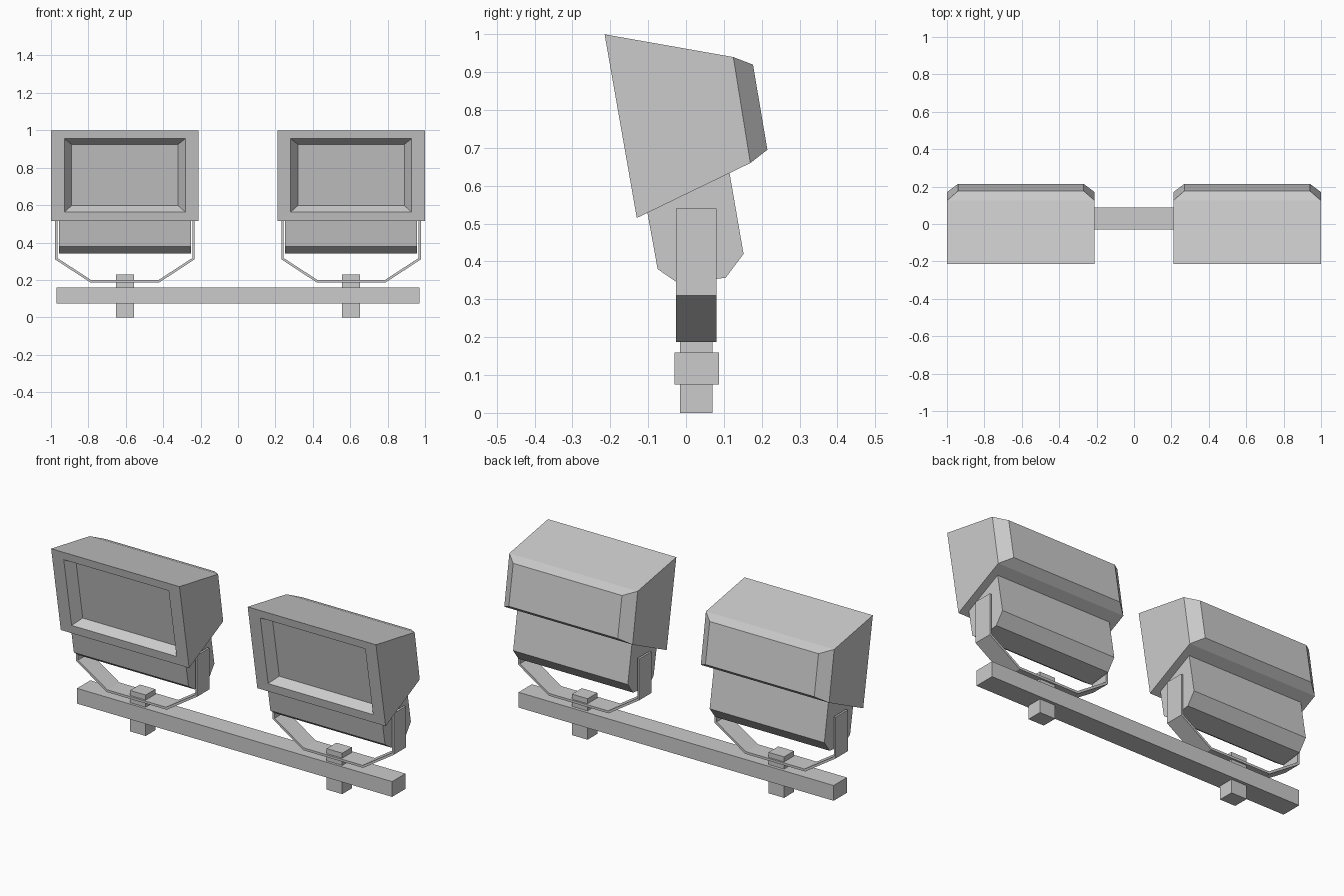
import bpy, bmesh

if "Cube" in bpy.data.objects:
    bpy.data.objects.remove(bpy.data.objects["Cube"])

CX = 0.605  # lamp centre distance from the middle


def finish(name, bm):
    bmesh.ops.recalc_face_normals(bm, faces=bm.faces)
    me = bpy.data.meshes.new(name)
    bm.to_mesh(me)
    bm.free()
    ob = bpy.data.objects.new(name, me)
    bpy.context.collection.objects.link(ob)
    return ob


def loft(name, cx, rings):
    """Rectangular rings (half width, top (y, z), bottom (y, z)), capped at both ends."""
    bm = bmesh.new()
    loops = [[bm.verts.new((cx + s * w, *p)) for s, p in
              ((-1, top), (1, top), (1, bot), (-1, bot))] for w, top, bot in rings]
    for a, b in zip(loops, loops[1:]):
        for i in range(4):
            j = (i + 1) % 4
            bm.faces.new((a[i], a[j], b[j], b[i]))
    bm.faces.new(loops[0])
    bm.faces.new(loops[-1])
    return finish(name, bm)


def prism(name, pts, axis, a, b):
    """Extrude a profile along x (pts are y, z) or along y (pts are x, z)."""
    bm = bmesh.new()
    pos = (lambda p, t: (t, p[0], p[1])) if axis == 'x' else (lambda p, t: (p[0], t, p[1]))
    face = bm.faces.new([bm.verts.new(pos(p, a)) for p in pts])
    ext = bmesh.ops.extrude_face_region(bm, geom=[face])
    shift = (b - a, 0, 0) if axis == 'x' else (0, b - a, 0)
    verts = [g for g in ext['geom'] if isinstance(g, bmesh.types.BMVert)]
    bmesh.ops.translate(bm, verts=verts, vec=shift)
    # keep a closed solid with its starting cap
    bm.faces.ensure_lookup_table()
    if face.is_valid is False:
        bmesh.ops.holes_fill(bm, edges=bm.edges)
    return finish(name, bm)


def box(name, x0, x1, y0, y1, z0, z1):
    return prism(name, [(y0, z0), (y1, z0), (y1, z1), (y0, z1)], 'x', x0, x1)


# mounting rail
box("mounting_rail", -0.97, 0.97, -0.03, 0.087, 0.075, 0.16)

for side, cx in (("left", -CX), ("right", CX)):
    # lamp housing: recessed window, front frame, body, chamfered back
    loft(side + "_lamp_housing", cx, [
        (0.285, (-0.152, 0.925), (-0.094, 0.597)),
        (0.323, (-0.207, 0.955), (-0.138, 0.563)),
        (0.395, (-0.215, 1.0), (-0.13, 0.515)),
        (0.395, (0.125, 0.94), (0.17, 0.66)),
        (0.335, (0.177, 0.92), (0.215, 0.695)),
    ])
    # gear box hanging under the housing
    prism(side + "_gear_box",
          [(-0.103, 0.535), (-0.075, 0.38), (-0.02, 0.342), (0.105, 0.357),
           (0.152, 0.42), (0.114, 0.64)], 'x', cx - 0.353, cx + 0.353)
    # U-shaped bracket: outer outline followed by the inner one
    outer = [(-0.373, 0.54), (-0.373, 0.31), (-0.185, 0.187)]
    inner = [(-0.361, 0.54), (-0.361, 0.317), (-0.181, 0.2)]
    u = (outer + [(-x, z) for x, z in reversed(outer)]
         + [(-x, z) for x, z in inner] + inner[::-1])
    prism(side + "_bracket", [(cx + x, z) for x, z in u], 'y', -0.027, 0.08)
    # clamp bolt through the rail
    box(side + "_clamp_bolt", cx - 0.048, cx + 0.048, -0.016, 0.07, 0.0, 0.228)
